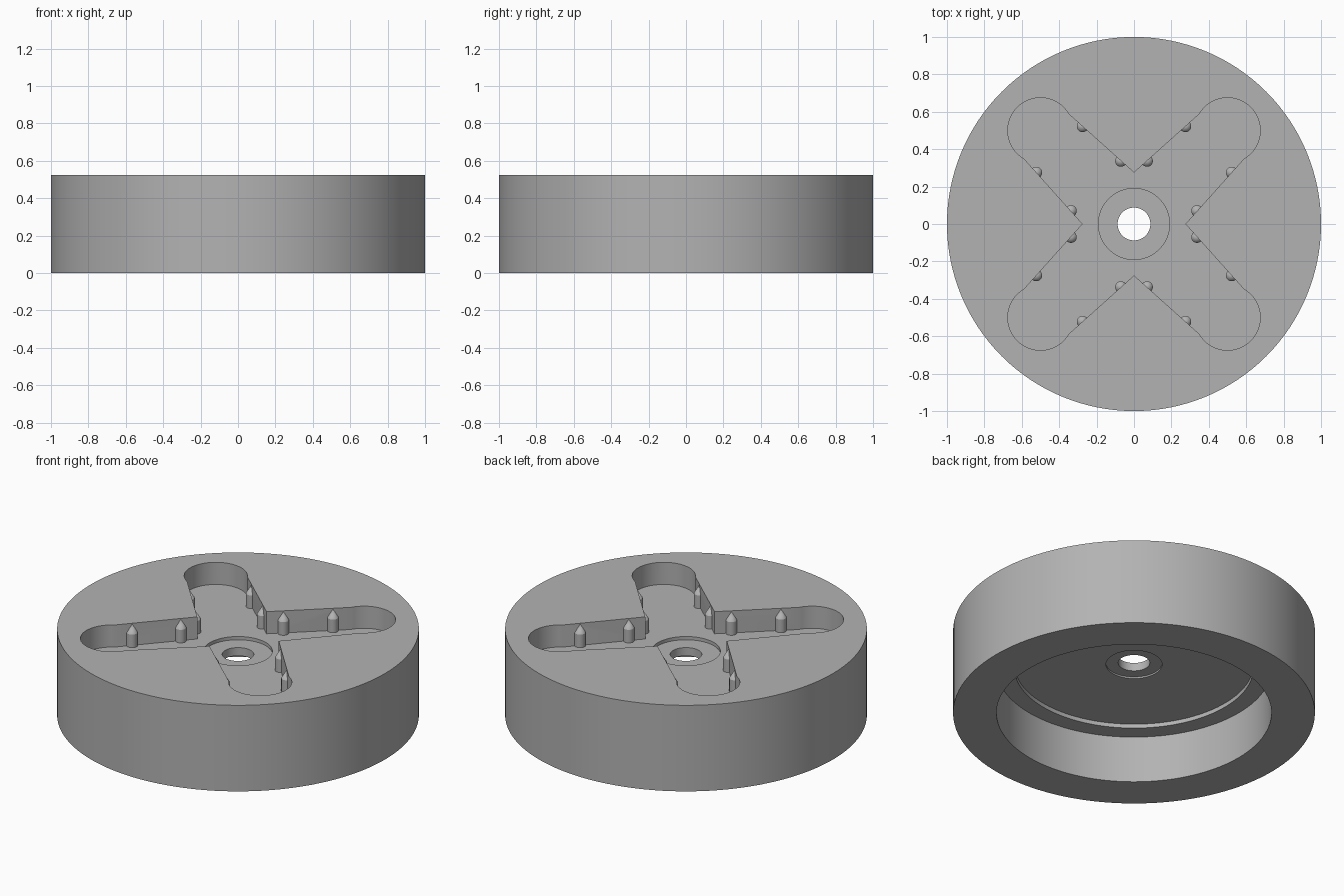
import bpy
import bmesh
import math
from mathutils import Matrix, Vector

default = bpy.data.objects.get("Cube")
if default:
    bpy.data.objects.remove(default, do_unlink=True)

TOP, FLOOR = 0.525, 0.39

grey = bpy.data.materials.new("plain grey")
grey.use_nodes = True
colour = (0.45, 0.45, 0.45, 1)
grey.diffuse_color = colour
grey.node_tree.nodes["Principled BSDF"].inputs["Base Color"].default_value = colour


def make_object(name, bm):
    bmesh.ops.recalc_face_normals(bm, faces=bm.faces)
    mesh = bpy.data.meshes.new(name)
    bm.to_mesh(mesh)
    bm.free()
    mesh.materials.append(grey)
    obj = bpy.data.objects.new(name, mesh)
    bpy.context.collection.objects.link(obj)
    return obj


def activate(obj):
    bpy.ops.object.select_all(action="DESELECT")
    obj.select_set(True)
    bpy.context.view_layer.objects.active = obj


def smooth(obj):
    activate(obj)
    bpy.ops.object.shade_smooth_by_angle(angle=math.radians(30))


def lathe(name, profile, steps, closed):
    """Spin a radius/height profile around the z axis."""
    bm = bmesh.new()
    verts = [bm.verts.new((r, 0, z)) for r, z in profile]
    edges = [bm.edges.new(pair) for pair in zip(verts, verts[1:])]
    if closed:
        edges.append(bm.edges.new((verts[-1], verts[0])))
    bmesh.ops.spin(bm, geom=verts + edges, cent=(0, 0, 0), axis=(0, 0, 1),
                   angle=math.tau, steps=steps, use_merge=True)
    bmesh.ops.remove_doubles(bm, verts=bm.verts, dist=1e-5)
    return make_object(name, bm)


# Round body: stepped cavity below, central bore and shallow seat above
body = lathe("wheel_body", [
    (1, 0), (1, TOP), (0.19, TOP), (0.19, 0.37), (0.0875, 0.37),
    (0.0875, 0.32), (0.155, 0.32), (0.155, 0.31), (0.66, 0.31),
    (0.66, 0.285), (0.76, 0.285), (0.76, 0)], 128, True)

# Cross-shaped pocket outline: an inner corner, then a rounded arm end, four times
outline = []
for arm in range(4):
    turn = Matrix.Rotation(arm * math.pi / 2, 3, "Z")
    outline.append(turn @ Vector((0.275, 0, 0)))
    for i in range(33):
        a = math.radians(45 - 105 + 210 * i / 32)
        outline.append(turn @ Vector((0.5 + 0.175 * math.cos(a),
                                      0.5 + 0.175 * math.sin(a), 0)))
bm = bmesh.new()
face = bm.faces.new([bm.verts.new(p + Vector((0, 0, FLOOR))) for p in outline])
extruded = bmesh.ops.extrude_face_region(bm, geom=[face])["geom"]
bmesh.ops.translate(bm, vec=(0, 0, 0.3),
                    verts=[g for g in extruded if isinstance(g, bmesh.types.BMVert)])
cutter = make_object("pocket_cutter", bm)
cutter.hide_render = True

# Cut the pocket into the body
cut = body.modifiers.new("pocket", "BOOLEAN")
cut.operation = "DIFFERENCE"
cut.solver = "EXACT"
cut.object = cutter
activate(body)
bpy.ops.object.modifier_apply(modifier=cut.name)
bpy.data.objects.remove(cutter, do_unlink=True)
smooth(body)

# Pointed pegs half sunk into the pocket walls
peg = lathe("wall_peg", [(0, FLOOR - 0.01), (0.031, FLOOR - 0.01),
                         (0.031, 0.47), (0, TOP - 0.005)], 24, False)
smooth(peg)
spots = [(0.275, 0.522), (0.07, 0.337), (0.337, 0.07), (0.522, 0.275)]
places = [(sx * x, sy * y, 0) for sx in (1, -1) for sy in (1, -1) for x, y in spots]
peg.location = places[0]
for place in places[1:]:
    copy = peg.copy()
    copy.location = place
    bpy.context.collection.objects.link(copy)
